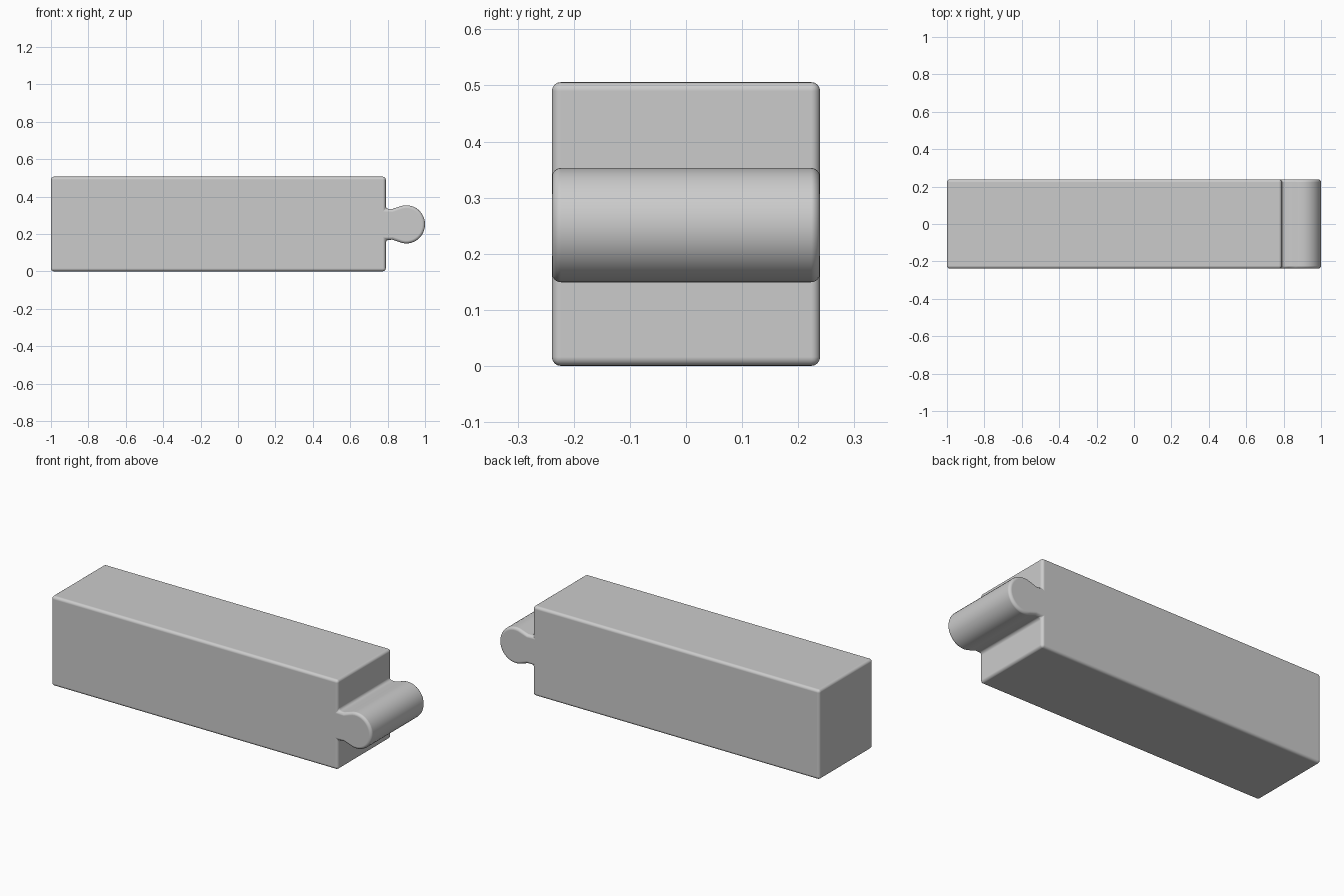
import bpy, bmesh, math

if "Cube" in bpy.data.objects:
    bpy.data.objects.remove(bpy.data.objects["Cube"])

HALF_Y = 0.239
BODY_END = 0.79
TOP = 0.506
MID = 0.251

# Side profile: long block with a bulbous tongue on the right end
neck = [(BODY_END, 0.083), (0.825, 0.082), (0.85, 0.09)]
bulb = []
for i in range(25):
    a = math.radians(112 - 224 * i / 24)
    bulb.append((0.9 + 0.1 * math.cos(a), 0.102 * math.sin(a)))
profile = [(-1.0, 0.0), (-1.0, TOP), (BODY_END, TOP)]
profile += [(x, MID + h) for x, h in neck[:2]]
profile += [(x, MID + h) for x, h in bulb]
profile += [(x, MID - h) for x, h in reversed(neck[:2])]
profile += [(BODY_END, 0.0)]

# Extrude the profile across the width
bm = bmesh.new()
face = bm.faces.new([bm.verts.new((x, -HALF_Y, z)) for x, z in profile])
ext = bmesh.ops.extrude_face_region(bm, geom=[face])
verts = [v for v in ext["geom"] if isinstance(v, bmesh.types.BMVert)]
bmesh.ops.translate(bm, verts=verts, vec=(0, 2 * HALF_Y, 0))
bmesh.ops.recalc_face_normals(bm, faces=bm.faces)

mesh = bpy.data.meshes.new("tongue_block")
bm.to_mesh(mesh)
bm.free()
block = bpy.data.objects.new("tongue_block", mesh)
bpy.context.collection.objects.link(block)

# Softly rounded edges
bevel = block.modifiers.new("rounded_edges", "BEVEL")
bevel.width = 0.016
bevel.segments = 4
bevel.limit_method = "ANGLE"
bevel.angle_limit = math.radians(40)
bevel.use_clamp_overlap = False
bevel.harden_normals = True

bpy.context.view_layer.objects.active = block
block.select_set(True)
bpy.ops.object.shade_smooth_by_angle(angle=math.radians(40))
